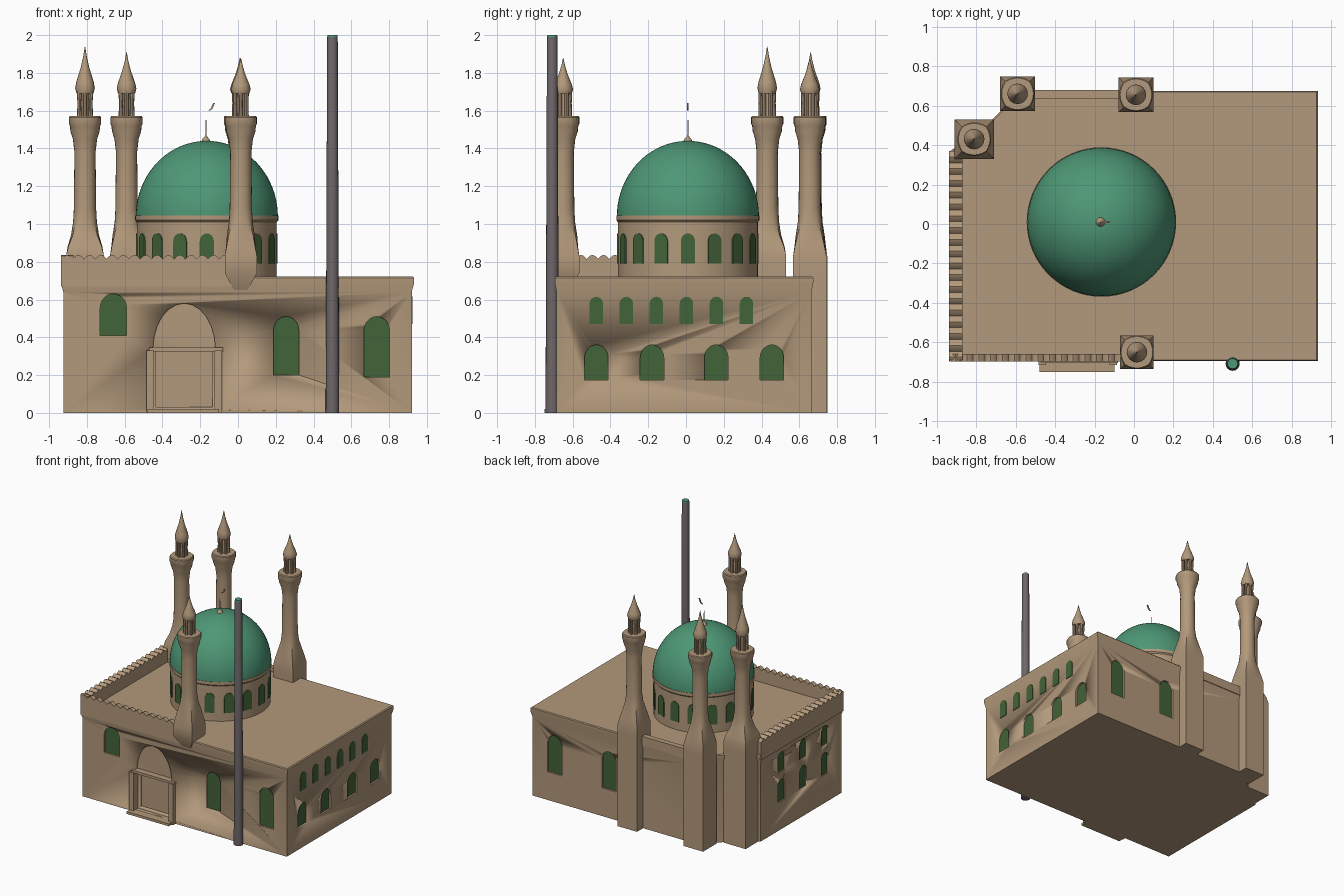
import bpy, bmesh, math
from mathutils import Matrix, Vector

if "Cube" in bpy.data.objects:
    bpy.data.objects.remove(bpy.data.objects["Cube"])


def material(name, rgb):
    m = bpy.data.materials.new(name)
    m.diffuse_color = (*rgb, 1)
    m.use_nodes = True
    m.node_tree.nodes["Principled BSDF"].inputs["Base Color"].default_value = m.diffuse_color
    return m


STONE = material("sand stone", (0.45, 0.32, 0.20))
GREEN = material("dome green", (0.075, 0.31, 0.18))
GLASS = material("window green", (0.055, 0.125, 0.04))
METAL = material("grey metal", (0.16, 0.135, 0.145))


def finish(bm, name, mat, angle=35):
    bmesh.ops.recalc_face_normals(bm, faces=bm.faces)
    me = bpy.data.meshes.new(name)
    bm.to_mesh(me)
    bm.free()
    ob = bpy.data.objects.new(name, me)
    bpy.context.collection.objects.link(ob)
    me.materials.append(mat)
    bpy.ops.object.select_all(action='DESELECT')
    ob.select_set(True)
    bpy.context.view_layer.objects.active = ob
    bpy.ops.object.shade_smooth_by_angle(angle=math.radians(angle))
    return ob


def loft(name, rings, mat, angle=35):
    """Join closed rings of points into a capped solid."""
    bm = bmesh.new()
    vs = [[bm.verts.new(p) for p in r] for r in rings]
    n = len(vs[0])
    for a, b in zip(vs, vs[1:]):
        for i in range(n):
            bm.faces.new((a[i], a[(i + 1) % n], b[(i + 1) % n], b[i]))
    bm.faces.new(vs[0])
    bm.faces.new(vs[-1])
    return finish(bm, name, mat, angle)


def turned(name, x, y, profile, mat, n=24, angle=35):
    """Profile of (z, half size, squareness): 0 is round, 1 is square."""
    rings = []
    for z, r, s in profile:
        ring = []
        for i in range(n):
            a = 2 * math.pi * i / n
            c, d = math.cos(a), math.sin(a)
            k = r / max(abs(c), abs(d)) ** s
            ring.append((x + c * k, y + d * k, z))
        rings.append(ring)
    return loft(name, rings, mat, angle)


def prism(name, pts, mtx, d0, d1, mat):
    return loft(name, [[mtx @ Vector((u, v, d)) for u, v in pts] for d in (d0, d1)], mat)


def box(name, x0, x1, y0, y1, z0, z1, mat=STONE):
    pts = [(x0, y0), (x1, y0), (x1, y1), (x0, y1)]
    return prism(name, pts, Matrix(), z0, z1, mat)


def facing(n, origin):
    """Frame on a wall: x along it, y up, z outwards."""
    n, up = Vector(n), Vector((0, 0, 1))
    t = up.cross(n)
    m = Matrix((t, up, n)).transposed().to_4x4()
    m.translation = origin
    return m


def arch(w, h, rise):
    """Arched outline standing on v = 0."""
    return [(-w / 2, 0), (w / 2, 0)] + [
        (w / 2 * math.cos(a), h - rise + rise * math.sin(a))
        for a in [math.pi * i / 12 for i in range(13)]]


# main block with a cut back-left corner and a slight cornice
plan = [(-0.925, -0.685), (0.92, -0.685), (0.92, 0.665), (-0.5, 0.665),
        (-0.66, 0.57), (-0.73, 0.5), (-0.925, 0.36)]
body = loft("main_hall", [[(x * k, y * k, z) for x, y in plan] for z, k in
                          ((0, 1), (0.64, 1), (0.69, 1.014), (0.715, 1.014), (0.722, 1.006))],
            STONE, 25)


def cut(cutter):
    cutter.hide_render = True
    cutter.hide_viewport = False
    cutter.display_type = 'WIRE'
    mod = body.modifiers.new("opening", 'BOOLEAN')
    mod.operation = 'DIFFERENCE'
    mod.solver = 'EXACT'
    mod.object = cutter


def window(name, n, origin, w, h, depth):
    m = facing(n, origin)
    pts = arch(w, h, w * 0.55)
    if depth:
        cut(prism(name + "_cutter", pts, m, -depth, 0.05, STONE))
    prism(name, pts, m, -depth - 0.003, -depth + 0.005, GLASS)


FRONT, BACK, LEFT, RIGHT = (0, -1, 0), (0, 1, 0), (-1, 0, 0), (1, 0, 0)

# wall windows
for x, z, w, h in ((-0.66, 0.41, 0.14, 0.22), (0.255, 0.20, 0.135, 0.31), (0.735, 0.19, 0.135, 0.32)):
    window("front_window", FRONT, (x, -0.685, z), w, h, 0.02)
for x in (0.23, 0.72):
    window("back_window", BACK, (x, 0.665, 0.23), 0.13, 0.31, 0.02)
for y in (-0.475, -0.18, 0.16, 0.455):
    window("right_lower_window", RIGHT, (0.92, y, 0.175), 0.125, 0.185, 0.02)
for i in range(6):
    window("right_upper_window", RIGHT, (0.92, -0.475 + 0.159 * i, 0.47), 0.072, 0.145, 0)
for y in (-0.47, -0.19, 0.09):
    window("left_lower_window", LEFT, (-0.925, y, 0.23), 0.09, 0.18, 0.015)
    window("left_upper_window", LEFT, (-0.925, y, 0.47), 0.09, 0.16, 0.015)

# entrance: arched recess, deeper doorway, frame and step
door = facing(FRONT, (-0.285, -0.685, 0.02))
cut(prism("portal_cutter", arch(0.33, 0.56, 0.24), door, -0.03, 0.05, STONE))
cut(prism("door_cutter", [(-0.15, 0.01), (0.15, 0.01), (0.15, 0.31), (-0.15, 0.31)],
          door, -0.06, 0.06, STONE))
box("door_lintel", -0.47, -0.08, -0.705, -0.65, 0.325, 0.345)
for x in (-0.465, -0.105):
    box("door_post", x - 0.02, x + 0.02, -0.715, -0.65, 0, 0.33)
box("door_step", -0.48, -0.10, -0.75, -0.65, 0, 0.02)


# scalloped parapets around the left half of the roof
def parapet(name, n, origin, length, d0, d1, top):
    steps = round(length / 0.015)
    pts = [(length / 2, -0.05), (-length / 2, -0.05)]
    for i in range(steps + 1):
        u = -length / 2 + length * i / steps
        pts.append((u, top - 0.72 + 0.022 * abs(math.sin(math.pi * i / 4))))
    prism(name, pts, facing(n, (*origin, 0.72)), d0, d1, STONE)


parapet("front_parapet", FRONT, (-0.465, -0.69), 0.94, -0.03, 0.007, 0.815)
parapet("left_parapet", LEFT, (-0.93, -0.16), 1.06, -0.06, 0.008, 0.815)
box("back_parapet", -0.52, -0.06, 0.635, 0.678, 0.68, 0.755)


# minarets
def minaret(x, y, base, tip, grounded):
    foot = [(0, base, 1), (0.78, base, 1)] if grounded else [(0.62, 0.02, 1), (0.74, base, 1)]
    turned("minaret_tower", x, y, foot + [
        (0.83, base, 1), (0.88, base * 0.92, 0.9), (0.94, 0.074, 0.6), (1.01, 0.063, 0.25),
        (1.08, 0.059, 0), (1.38, 0.056, 0), (1.45, 0.064, 0), (1.49, 0.077, 0.1), (1.52, 0.08, 0.2),
        (1.53, 0.085, 0.2), (1.565, 0.085, 0.2), (1.572, 0.08, 0.2)], STONE)
    turned("lantern_core", x, y, [(1.56, 0.024, 0), (1.75, 0.024, 0)], STONE, 12)
    for i in range(6):
        a = math.pi * (i + 0.5) / 3
        turned("lantern_post", x + 0.035 * math.cos(a), y + 0.035 * math.sin(a),
               [(1.56, 0.012, 0), (1.64, 0.010, 0), (1.71, 0.013, 0)], STONE, 8)
    t = tip - 1.69
    turned("lantern_spire", x, y, [(1.69, 0.045, 0), (1.69 + t * 0.12, 0.052, 0),
           (1.69 + t * 0.25, 0.046, 0), (1.69 + t * 0.55, 0.023, 0),
           (1.69 + t * 0.8, 0.009, 0), (tip, 0.001, 0)], STONE, 16)


minaret(-0.81, 0.43, 0.10, 1.94, True)
minaret(-0.59, 0.66, 0.088, 1.91, True)
minaret(0.01, 0.655, 0.088, 1.88, True)
minaret(0.015, -0.65, 0.085, 1.88, False)

# drum, drum windows and dome
CX, CY = -0.165, 0.01
turned("dome_drum", CX, CY, [(0.70, 0.37, 0), (1.01, 0.37, 0), (1.02, 0.379, 0), (1.045, 0.379, 0)],
       STONE, 64)
for i in range(16):
    a = i * math.pi / 8
    n = (math.cos(a), math.sin(a), 0)
    window("drum_window", n, (CX + 0.3695 * n[0], CY + 0.3695 * n[1], 0.79), 0.075, 0.16, 0)
turned("dome", CX, CY, [(1.04 + 0.4 * math.sin(t), max(0.376 * math.cos(t), 0.001), 0)
                        for t in [math.pi / 2 * i / 20 for i in range(21)]], GREEN, 64)

# finial: cone, thin rod and a small slanted blade
turned("finial_base", CX - 0.005, CY, [(1.43, 0.028, 0), (1.45, 0.018, 0), (1.468, 0.003, 0)], STONE, 12)
turned("finial_rod", CX - 0.005, CY, [(1.46, 0.003, 0), (1.55, 0.002, 0)], STONE, 8)
loft("finial_blade", [[(x + dx, CY + dy, z) for dx, dy in
                       ((-0.005, -0.004), (0.005, -0.004), (0.005, 0.004), (-0.005, 0.004))]
                      for x, z in ((-0.155, 1.60), (-0.14, 1.61), (-0.127, 1.64))], STONE)

# tall pole in front with a green top
pole = turned("tall_pole", 0.5, -0.708, [(0, 0.036, 0), (0.7, 0.033, 0), (1.99, 0.028, 0), (2.0, 0.026, 0)],
              METAL, 16)
pole.data.materials.append(GREEN)
for p in pole.data.polygons:
    if p.center.z > 1.992:
        p.material_index = 1
